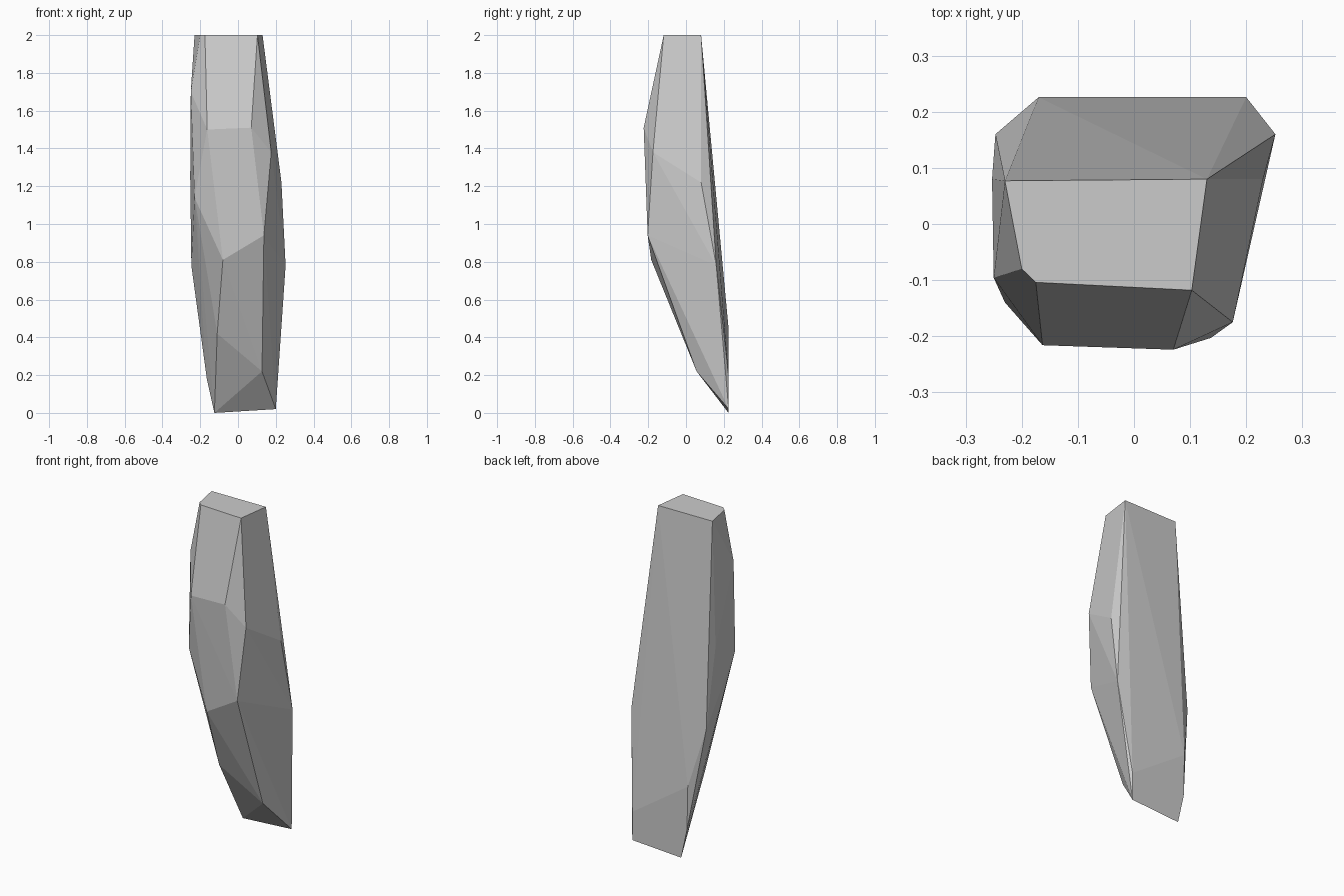
import bpy, bmesh

if "Cube" in bpy.data.objects:
    bpy.data.objects.remove(bpy.data.objects["Cube"])

# Corner points of the shard, grouped by region
top_cap = [(-.23, .077, 2), (.13, .08, 2), (.103, -.118, 2),
           (-.175, -.104, 2), (-.20, -.08, 2)]
front_corners = [(-.163, -.216, 1.5), (.07, -.224, 1.51), (.176, -.175, 1.38),
                 (.137, -.203, .94), (-.08, -.184, .81)]
left_corners = [(-.25, -.096, 1.7), (-.23, -.14, 1.14),
                (-.253, .08, 1.25), (-.247, .16, .78)]
right_corners = [(.23, .08, 1.22), (.252, .16, .78)]
foot = [(-.125, .225, 0), (.2, .226, .02), (.2, .226, .19),
        (-.17, .226, .44), (-.165, .226, .18),
        (.127, .056, .22), (-.11, -.022, .42)]


def faceted_rock(name, points):
    """Flat-shaded convex rock stretched over the given corners."""
    bm = bmesh.new()
    for p in points:
        bm.verts.new(p)
    bmesh.ops.convex_hull(bm, input=bm.verts[:])
    loose = [v for v in bm.verts if not v.link_faces]
    bmesh.ops.delete(bm, geom=loose, context='VERTS')
    bmesh.ops.dissolve_limit(bm, angle_limit=0.01, verts=bm.verts[:], edges=bm.edges[:])
    bmesh.ops.recalc_face_normals(bm, faces=bm.faces[:])
    mesh = bpy.data.meshes.new(name)
    bm.to_mesh(mesh)
    bm.free()
    obj = bpy.data.objects.new(name, mesh)
    bpy.context.collection.objects.link(obj)
    return obj


# Single tall stone shard
faceted_rock("rock_shard", top_cap + front_corners + left_corners + right_corners + foot)
